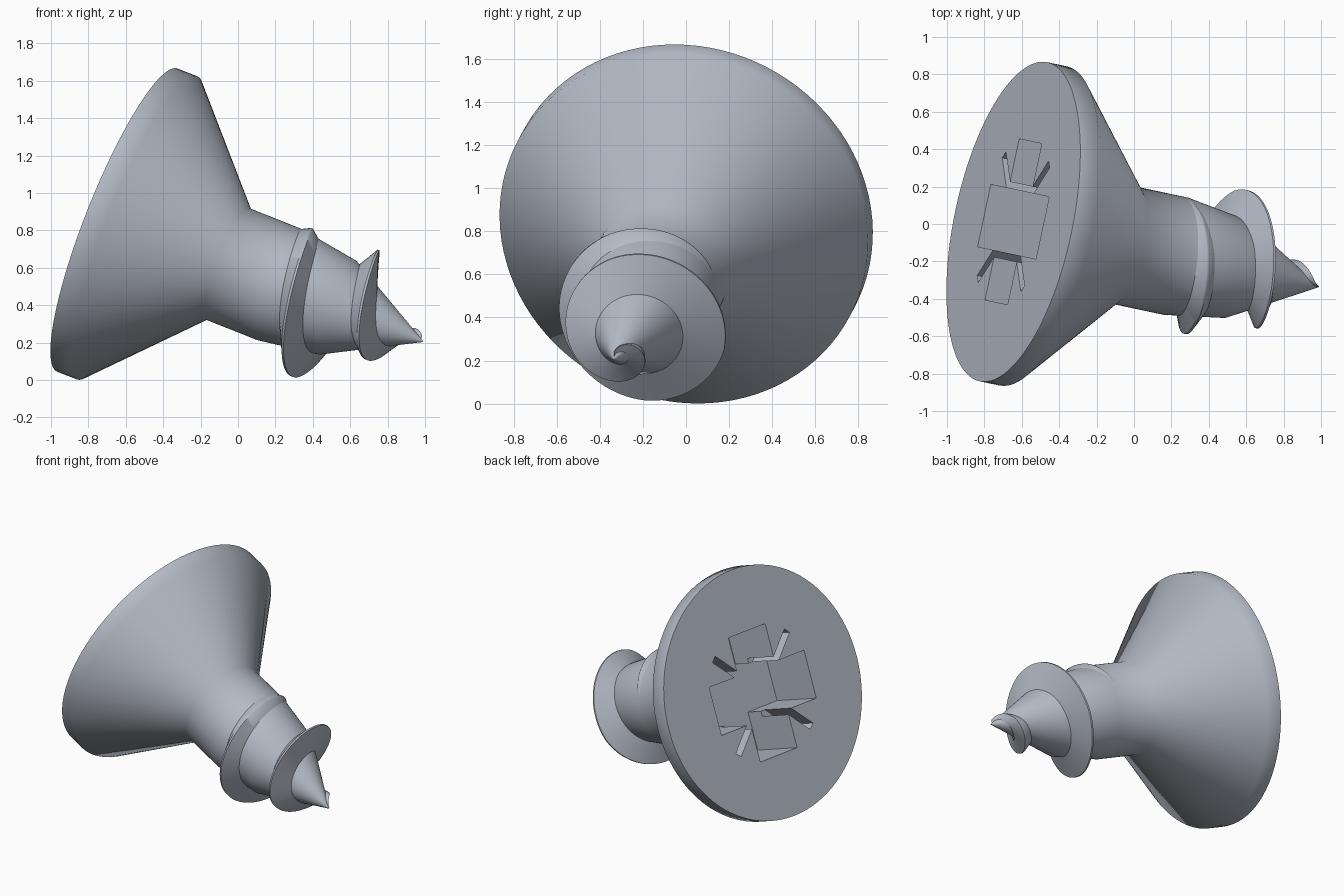
import bpy, bmesh, math
from mathutils import Vector, Matrix

if "Cube" in bpy.data.objects:
    bpy.data.objects.remove(bpy.data.objects["Cube"])

# Local frame: Z runs along the screw from the head face to the tip, X is "up" on the head
axis = Vector((0.912, -0.1935, -0.3625)).normalized()
up = (Vector((0, 0, 1)) - axis * axis.z).normalized()
side = axis.cross(up)
frame = Matrix((up, side, axis)).transposed().to_4x4()
frame.translation = Vector((-0.645, 0.012, 0.855))

steel = bpy.data.materials.new("steel_grey")
steel.diffuse_color = (0.46, 0.50, 0.57, 1)
steel.use_nodes = True
steel.node_tree.nodes["Principled BSDF"].inputs["Base Color"].default_value = steel.diffuse_color


def make(name, bm):
    bmesh.ops.recalc_face_normals(bm, faces=bm.faces)
    mesh = bpy.data.meshes.new(name)
    bm.to_mesh(mesh)
    bm.free()
    mesh.materials.append(steel)
    ob = bpy.data.objects.new(name, mesh)
    ob.matrix_world = frame
    bpy.context.collection.objects.link(ob)
    return ob


def select(ob):
    bpy.ops.object.select_all(action='DESELECT')
    ob.select_set(True)
    bpy.context.view_layer.objects.active = ob


def smooth(ob):
    select(ob)
    bpy.ops.object.shade_smooth_by_angle(angle=math.radians(50))


def lerp_table(table, t):
    for (a, ra), (b, rb) in zip(table, table[1:]):
        if t <= b:
            return ra + (rb - ra) * max(0, (t - a) / (b - a))
    return table[-1][1]


# Body: head rim, countersunk cone, shank, tapered core and point
profile = [(0, 0.872), (0.115, 0.872), (0.647, 0.32), (0.95, 0.32), (1.29, 0.27), (1.79, 0.004)]
SEG = 96
bm = bmesh.new()
rings = []
for t, r in profile:
    rings.append([bm.verts.new((r * math.cos(2 * math.pi * i / SEG), r * math.sin(2 * math.pi * i / SEG), t))
                  for i in range(SEG)])
for a, b in zip(rings, rings[1:]):
    for i in range(SEG):
        j = (i + 1) % SEG
        bm.faces.new((a[i], a[j], b[j], b[i]))
bm.faces.new(rings[0])
bm.faces.new(rings[-1])
body = make("screw_body", bm)

# Drive recess: upright cross plus thin diagonal slits
cutters = [(0.44, 0.17, 0.42, 0), (0.44, 0.17, 0.42, 90), (0.48, 0.025, 0.28, 45), (0.48, 0.025, 0.28, 135)]
for half_len, half_wid, depth, angle in cutters:
    bm = bmesh.new()
    bmesh.ops.create_cube(bm, size=1)
    bmesh.ops.scale(bm, vec=(2 * half_len, 2 * half_wid, depth + 0.2), verts=bm.verts)
    bmesh.ops.translate(bm, vec=(0, 0, (depth - 0.2) / 2), verts=bm.verts)
    bmesh.ops.rotate(bm, matrix=Matrix.Rotation(math.radians(angle), 3, 'Z'), verts=bm.verts)
    cutter = make("recess_cutter", bm)
    cutter.hide_render = True
    bpy.context.view_layer.update()
    select(body)
    mod = body.modifiers.new("recess", 'BOOLEAN')
    mod.operation, mod.solver, mod.object = 'DIFFERENCE', 'EXACT', cutter
    bpy.ops.object.modifier_apply(modifier=mod.name)
    bpy.data.objects.remove(cutter)
smooth(body)

# Thread: a triangular section swept along a helix, growing and then fading to the point
crest = [(0.91, 0.315), (1.007, 0.344), (1.105, 0.397), (1.20, 0.435), (1.27, 0.437), (1.396, 0.356),
         (1.50, 0.268), (1.58, 0.185), (1.68, 0.095), (1.77, 0.03)]
PITCH, START, END, STEPS = 0.38, 0.91, 1.77, 220
bm = bmesh.new()
sections = []
for k in range(STEPS + 1):
    t = START + (END - START) * k / STEPS
    ang = 2 * math.pi * (t - 1.007) / PITCH
    # foot width narrows towards both ends
    w = 0.07 * min(1, 0.3 + (t - START) / 0.12, 0.15 + (END - t) / 0.15)
    pts = [(t - w, lerp_table(profile, t - w) - 0.01), (t - 0.006, lerp_table(crest, t)),
           (t + 0.006, lerp_table(crest, t)), (t + w, lerp_table(profile, t + w) - 0.01)]
    sections.append([bm.verts.new((max(r, 0.002) * math.cos(ang), max(r, 0.002) * math.sin(ang), z))
                     for z, r in pts])
for a, b in zip(sections, sections[1:]):
    for i in range(4):
        j = (i + 1) % 4
        bm.faces.new((a[i], a[j], b[j], b[i]))
bm.faces.new(sections[0])
bm.faces.new(sections[-1])
smooth(make("screw_thread", bm))
